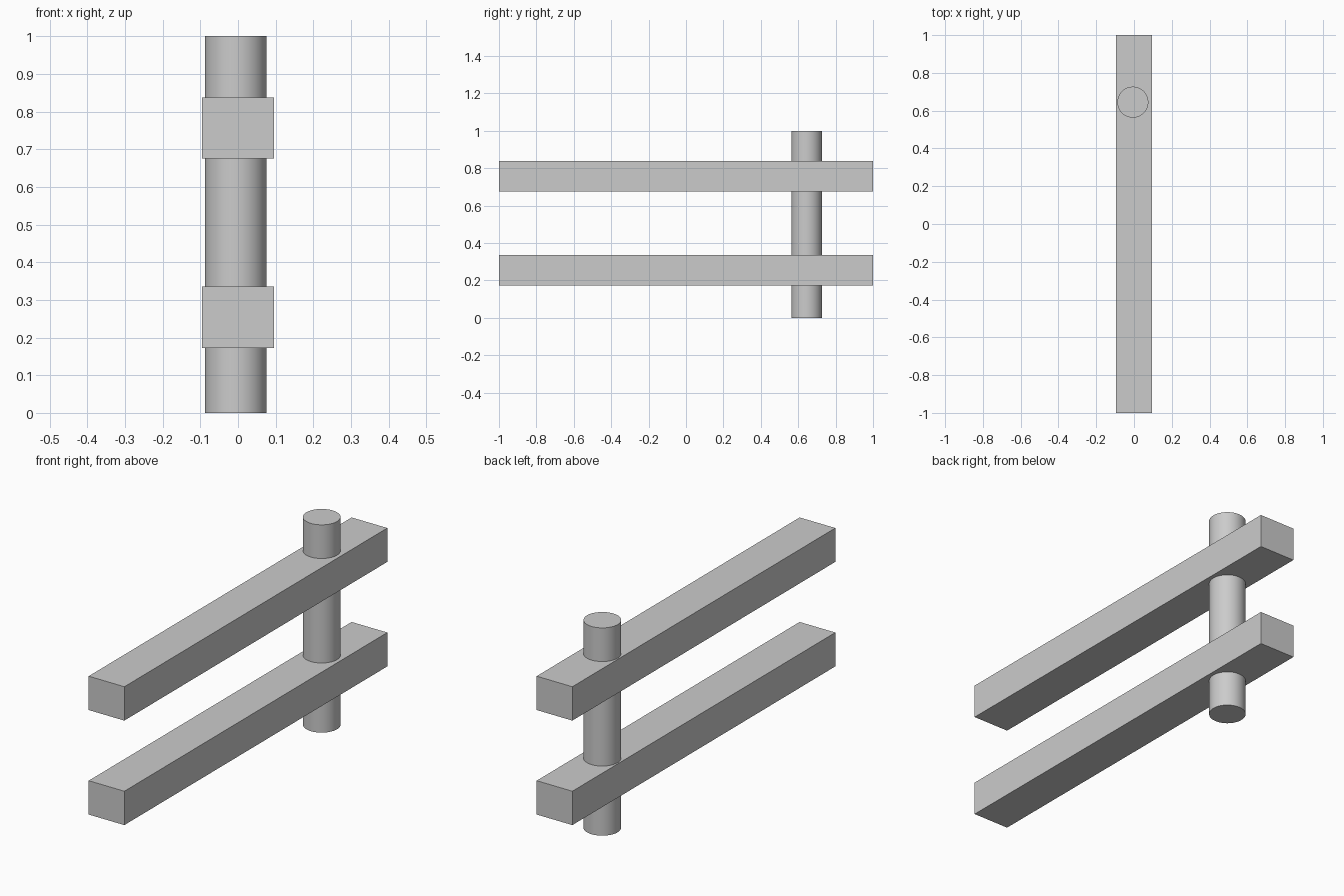
import bpy
import math

cube = bpy.data.objects.get("Cube")
if cube:
    bpy.data.objects.remove(cube, do_unlink=True)

# Single plain grey for every part
GREY = (0.6, 0.6, 0.6, 1.0)
grey = bpy.data.materials.new("light grey")
grey.use_nodes = True
grey.diffuse_color = GREY
grey.node_tree.nodes["Principled BSDF"].inputs["Base Color"].default_value = GREY


def finish(name):
    obj = bpy.context.object
    obj.name = name
    obj.data.materials.append(grey)
    return obj


def beam(name, z_low, z_high):
    """Long square bar running front to back."""
    bpy.ops.mesh.primitive_cube_add(size=1, location=(0, 0, (z_low + z_high) / 2))
    obj = finish(name)
    obj.scale = (0.19, 2.0, z_high - z_low)
    bpy.ops.object.transform_apply(location=False, rotation=False, scale=True)


# Two horizontal rails
beam("lower_rail", 0.172, 0.335)
beam("upper_rail", 0.675, 0.838)

# Round upright post passing through both rails near the back
bpy.ops.mesh.primitive_cylinder_add(vertices=64, radius=0.082, depth=1.0,
                                    location=(-0.006, 0.645, 0.5))
finish("post")
bpy.ops.object.shade_smooth_by_angle(angle=math.radians(30))
